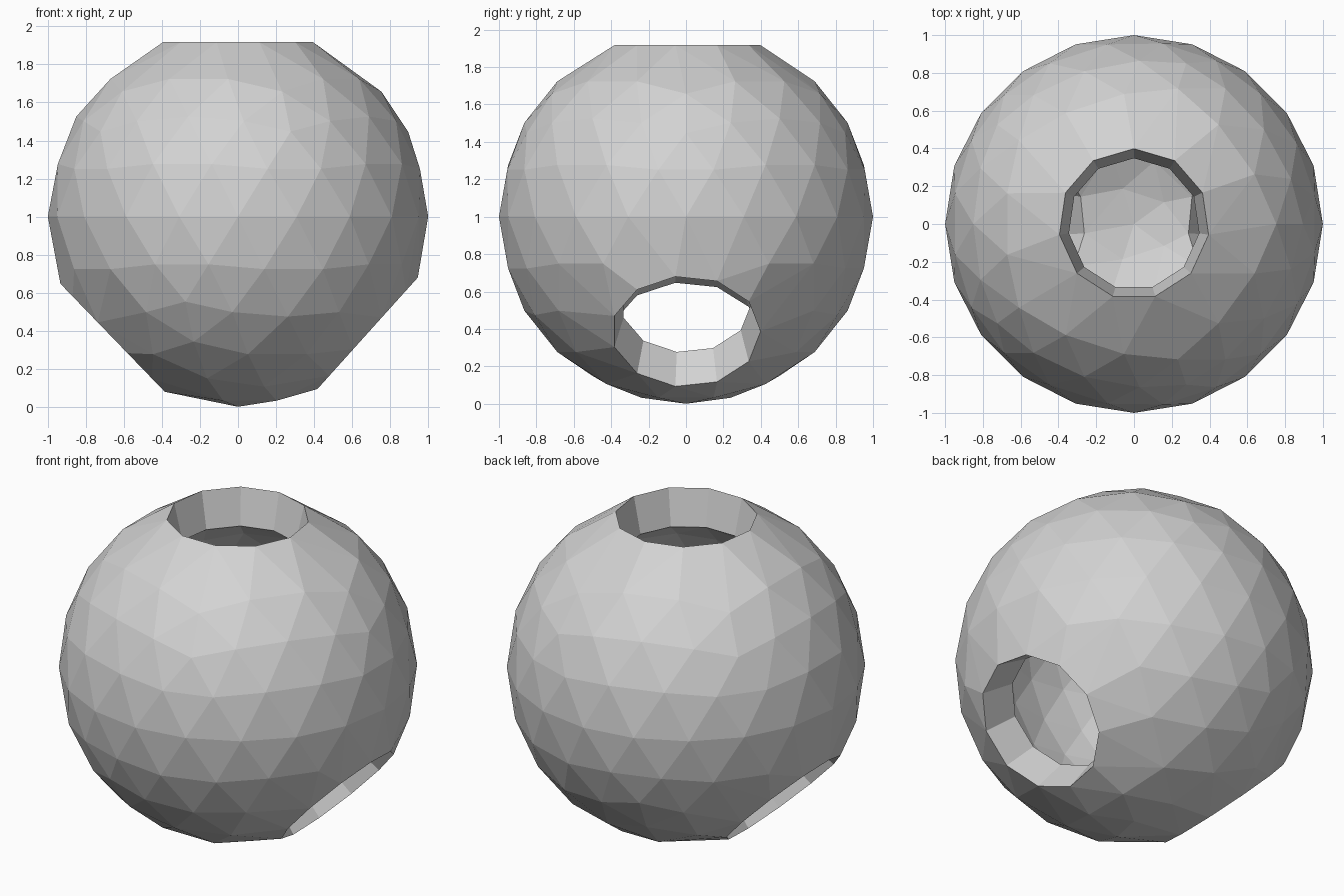
import bpy
import bmesh
from math import sin, cos, pi, radians
from mathutils import Vector

if "Cube" in bpy.data.objects:
    bpy.data.objects.remove(bpy.data.objects["Cube"], do_unlink=True)

CENTRE = Vector((0, 0, 1))
SIDES = 11
# Hole axes: one straight up, two low on the sides
AXES = [Vector((0, 0, 1)),
        Vector((cos(radians(42)), 0, -sin(radians(42)))),
        Vector((-cos(radians(44)), 0, -sin(radians(44))))]


def add_shell(bm, radius, half_angle):
    """Faceted sphere with a clean round opening on every axis."""
    ico = bmesh.new()
    bmesh.ops.create_icosphere(ico, subdivisions=3, radius=1)
    points = [v.co.normalized() for v in ico.verts]
    ico.free()
    margin = half_angle + radians(10)
    points = [p for p in points if all(p.angle(a) > margin for a in AXES)]
    body = [bm.verts.new(CENTRE + p * radius) for p in points]

    # Opening rims
    rings = []
    for axis in AXES:
        side = Vector((0, 1, 0))
        other = axis.cross(side)
        ring = []
        for i in range(SIDES):
            t = 2 * pi * i / SIDES
            around = side * cos(t) + other * sin(t)
            p = axis * cos(half_angle) + around * sin(half_angle)
            ring.append(bm.verts.new(CENTRE + p * radius))
        rings.append(ring)

    # Skin the points, then open the caps
    verts = body + [v for ring in rings for v in ring]
    bmesh.ops.convex_hull(bm, input=verts)
    for ring in rings:
        members = set(ring)
        caps = [f for f in bm.faces if all(v in members for v in f.verts)]
        bmesh.ops.delete(bm, geom=caps, context='FACES_ONLY')
        loose = [e for e in bm.edges if not e.link_faces]
        bmesh.ops.delete(bm, geom=loose, context='EDGES')
    return rings


bm = bmesh.new()
outer = add_shell(bm, 1.0, radians(23.5))
inner = add_shell(bm, 0.78, radians(26.5))

# Hole walls joining the outside to the inside
for a, b in zip(outer, inner):
    for i in range(SIDES):
        j = (i + 1) % SIDES
        bm.faces.new((a[i], a[j], b[j], b[i]))

bmesh.ops.recalc_face_normals(bm, faces=bm.faces[:])
mesh = bpy.data.meshes.new("hollow_ball")
bm.to_mesh(mesh)
bm.free()

# Plain grey material
grey = bpy.data.materials.new("light_grey")
grey.use_nodes = True
colour = (0.65, 0.65, 0.65, 1)
grey.diffuse_color = colour
grey.node_tree.nodes["Principled BSDF"].inputs["Base Color"].default_value = colour
mesh.materials.append(grey)

ball = bpy.data.objects.new("hollow_ball", mesh)
bpy.context.collection.objects.link(ball)
